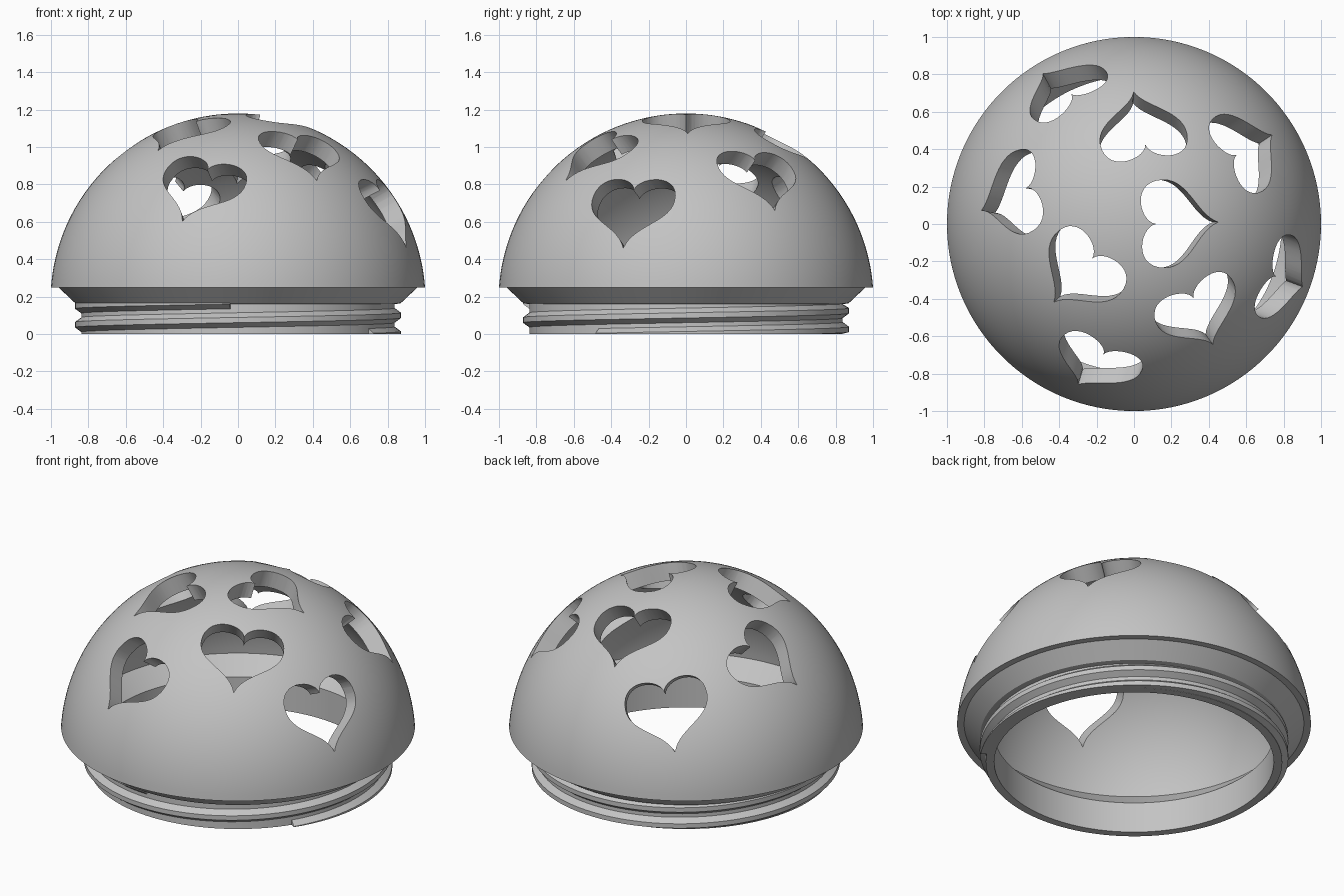
import bpy, bmesh
from math import sin, cos, pi, tau, sqrt, asin
from mathutils import Vector, Matrix

CENTRE = Vector((0, 0, 0.177))   # centre of the dome sphere
R_OUT, R_IN = 1.0026, 0.90
STEPS = 128

cube = bpy.data.objects.get("Cube")
if cube:
    bpy.data.objects.remove(cube, do_unlink=True)

grey = bpy.data.materials.new("plain grey")
grey.use_nodes = True
GREY = (0.55, 0.55, 0.55, 1)
grey.diffuse_color = GREY
grey.node_tree.nodes["Principled BSDF"].inputs["Base Color"].default_value = GREY


def make_object(name, bm):
    bmesh.ops.recalc_face_normals(bm, faces=bm.faces)
    mesh = bpy.data.meshes.new(name)
    bm.to_mesh(mesh)
    bm.free()
    mesh.materials.append(grey)
    obj = bpy.data.objects.new(name, mesh)
    bpy.context.collection.objects.link(obj)
    return obj


def activate(obj):
    bpy.ops.object.select_all(action='DESELECT')
    obj.select_set(True)
    bpy.context.view_layer.objects.active = obj


def arc(radius, z_start, count):
    """Points of a sphere profile from height z_start up to the pole."""
    a0 = asin((z_start - CENTRE.z) / radius)
    angles = [a0 + (pi / 2 - a0) * i / count for i in range(count + 1)]
    return [(radius * cos(a), CENTRE.z + radius * sin(a)) for a in angles]


# Dome shell with rim, bevelled shoulder and hollow neck
outer = arc(R_OUT, 0.25, 40)
inner = arc(R_IN, 0.29, 36)
neck = [(0.96, 0.25), (0.87, 0.165), (0.838, 0.16), (0.838, 0),
        (0.79, 0), (0.79, 0.19)]
profile = outer[::-1] + neck + inner
bm = bmesh.new()
verts = [bm.verts.new((r, 0, z)) for r, z in profile]
edges = [bm.edges.new(pair) for pair in zip(verts, verts[1:])]
bmesh.ops.spin(bm, geom=verts + edges, cent=(0, 0, 0), axis=(0, 0, 1),
               angle=tau, steps=STEPS)
bmesh.ops.remove_doubles(bm, verts=bm.verts, dist=0.0002)
dome = make_object("dome_shell", bm)


# Heart outline from two curves, mirrored
def bezier(p, t):
    s = 1 - t
    w = (s ** 3, 3 * s * s * t, 3 * s * t * t, t ** 3)
    return Vector((sum(k * q[0] for k, q in zip(w, p)),
                   sum(k * q[1] for k, q in zip(w, p))))


LOBE = [(0, 0.17), (0.01, 0.26), (0.235, 0.30), (0.235, 0.12)]
SIDE = [(0.235, 0.12), (0.235, -0.02), (0.04, -0.05), (0, -0.175)]
half = [bezier(c, i / 14) for c in (LOBE, SIDE) for i in range(14)]
half.append(Vector(SIDE[-1]))
heart = half + [Vector((-p.x, p.y)) for p in half[-2:0:-1]]


def on_dome(x, y):
    return Vector((x, y, CENTRE.z + sqrt(R_OUT ** 2 - x * x - y * y)))


# Heart openings: (tip x, tip y, notch x, notch y)
HEARTS = [
    (0.445, 0.01, 0.12, 0.00),
    (0.00, 0.70, 0.06, 0.43),
    (0.737, 0.475, 0.55, 0.37),
    (0.90, -0.335, 0.76, -0.28),
    (0.42, -0.64, 0.32, -0.40),
    (-0.295, -0.855, -0.165, -0.70),
    (-0.43, -0.42, -0.22, -0.18),
    (-0.82, 0.07, -0.57, 0.195),
    (-0.49, 0.805, -0.33, 0.69),
]
bm = bmesh.new()
for tx, ty, nx, ny in HEARTS:
    tip, notch = on_dome(tx, ty), on_dome(nx, ny)
    mid = (tip + notch) / 2
    normal = (mid - CENTRE).normalized()
    up = (notch - tip).normalized()
    side = up.cross(normal)
    ring = [bm.verts.new(mid + side * p.x + up * p.y - normal * 0.19)
            for p in heart]
    face = bm.faces.new(ring)
    top = bmesh.ops.extrude_face_region(bm, geom=[face])["geom"]
    bmesh.ops.translate(bm, vec=normal * 0.33,
                        verts=[v for v in top if isinstance(v, bmesh.types.BMVert)])
cutter = make_object("heart_cutters", bm)
cutter.hide_render = True

cut = dome.modifiers.new("heart openings", 'BOOLEAN')
cut.operation = 'DIFFERENCE'
cut.solver = 'EXACT'
cut.object = cutter
activate(dome)
bpy.ops.object.modifier_apply(modifier=cut.name)
bpy.data.objects.remove(cutter, do_unlink=True)

# Helical screw thread around the neck
PITCH, TOP = 0.1, 0.165
RIDGE = [(0.83, -0.045), (0.872, -0.014), (0.872, 0.014), (0.83, 0.045)]
bm = bmesh.new()
rows = []
for i in range(-12, int(STEPS * 1.75)):
    a = tau * i / STEPS
    rows.append([bm.verts.new((r * cos(a), r * sin(a),
                               min(max(PITCH * i / STEPS + dz, 0), TOP)))
                 for r, dz in RIDGE])
for lower, upper in zip(rows, rows[1:]):
    for k in range(4):
        n = (k + 1) % 4
        bm.faces.new((lower[k], lower[n], upper[n], upper[k]))
bm.faces.new(rows[0])
bm.faces.new(rows[-1])
bmesh.ops.dissolve_degenerate(bm, edges=bm.edges, dist=0.0001)
thread = make_object("screw_thread", bm)

for obj in (dome, thread):
    activate(obj)
    bpy.ops.object.shade_smooth_by_angle(angle=pi / 6)
